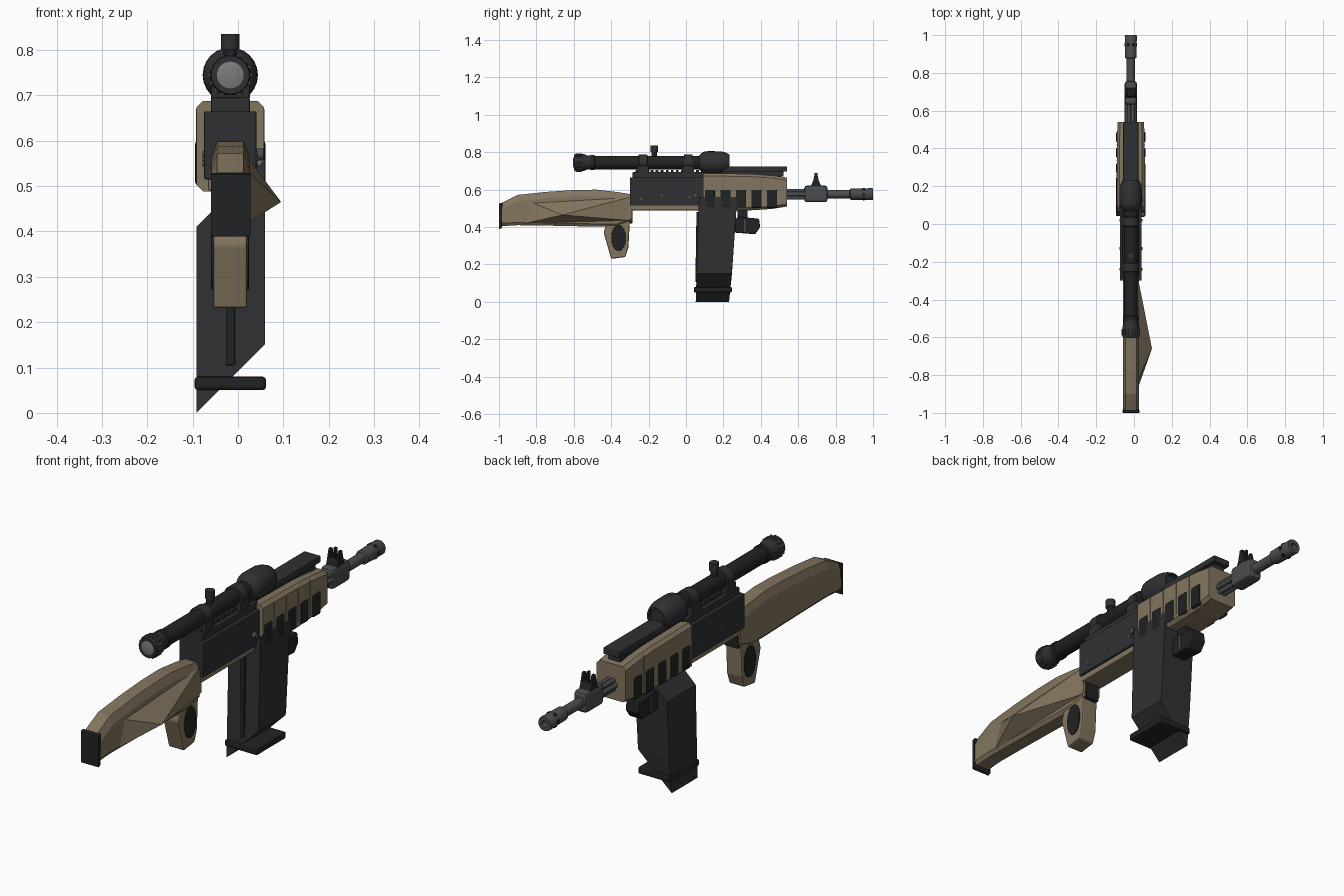
import bpy, bmesh, math
from mathutils import Matrix, Vector

if "Cube" in bpy.data.objects:
    bpy.data.objects.remove(bpy.data.objects["Cube"])

CX = -0.017  # centre line of the rifle


def material(name, rgb):
    m = bpy.data.materials.new(name)
    m.diffuse_color = (*rgb, 1)
    m.use_nodes = True
    m.node_tree.nodes["Principled BSDF"].inputs["Base Color"].default_value = m.diffuse_color
    return m


TAN = material("tan", (0.23, 0.18, 0.115))
DARK = material("dark", (0.028, 0.030, 0.032))
BLACK = material("black", (0.015, 0.016, 0.017))
METAL = material("metal", (0.07, 0.075, 0.08))
GLASS = material("glass", (0.2, 0.2, 0.21))


def finish(name, bm, mat, bevel=0, smooth=False):
    bmesh.ops.recalc_face_normals(bm, faces=bm.faces)
    me = bpy.data.meshes.new(name)
    bm.to_mesh(me)
    bm.free()
    ob = bpy.data.objects.new(name, me)
    bpy.context.collection.objects.link(ob)
    me.materials.append(mat)
    if bevel:
        b = ob.modifiers.new("bevel", 'BEVEL')
        b.width, b.segments, b.limit_method = bevel, 2, 'ANGLE'
    if smooth:
        bpy.ops.object.select_all(action='DESELECT')
        ob.select_set(True)
        bpy.context.view_layer.objects.active = ob
        bpy.ops.object.shade_smooth_by_angle(angle=math.radians(40))
    return ob


def loft(name, rings, mat, bevel=0, smooth=False):
    """Skin a list of equal-length point rings and cap both ends."""
    bm = bmesh.new()
    vs = [[bm.verts.new(p) for p in r] for r in rings]
    n = len(vs[0])
    for a, b in zip(vs, vs[1:]):
        for i in range(n):
            bm.faces.new((a[i], a[(i + 1) % n], b[(i + 1) % n], b[i]))
    bm.faces.new(vs[0])
    bm.faces.new(vs[-1])
    return finish(name, bm, mat, bevel, smooth)


def side_profile(name, yz, x0, x1, mat, bevel=0):
    return loft(name, [[(x, y, z) for y, z in yz] for x in (x0, x1)], mat, bevel)


def box(name, x, y, z, mat, bevel=0.004):
    return side_profile(name, [(y[0], z[0]), (y[1], z[0]), (y[1], z[1]), (y[0], z[1])], x[0], x[1], mat, bevel)


def lathe(name, yr, z, mat, x=CX, n=24):
    rings = [[(x + r * math.cos(t), y, z + r * math.sin(t))
              for t in (2 * math.pi * i / n for i in range(n))] for y, r in yr]
    return loft(name, rings, mat, smooth=True)


def disc(name, center, r, depth, axis, mat, n=16):
    bm = bmesh.new()
    rot = Vector((0, 0, 1)).rotation_difference(Vector(axis)).to_matrix().to_4x4()
    bmesh.ops.create_cone(bm, cap_ends=True, segments=n, radius1=r, radius2=r, depth=depth,
                          matrix=Matrix.Translation(center) @ rot)
    return finish(name, bm, mat, smooth=True)


# Shoulder stock: y, bottom, top, narrow comb on the upper edge
rings = []
for y, lo, hi in [(-0.985, .405, .53), (-.9, .41, .572), (-.75, .408, .588), (-.6, .405, .598),
                  (-.48, .402, .6), (-.37, .402, .588), (-.29, .43, .575)]:
    sh = hi - 0.035
    rings.append([(-.045, y, lo), (.015, y, lo), (.026, y, lo + .015), (.026, y, sh), (.012, y, hi),
                  (-.046, y, hi), (-.058, y, sh), (-.058, y, lo + .015)])
loft("stock", rings, TAN)

# Pointed wedge on the right of the stock
bm = bmesh.new()
a, b, c, d, e = [bm.verts.new(p) for p in [(.024, -.30, .56), (.024, -.30, .435), (.024, -.86, .42),
                                          (.095, -.66, .465), (.024, -.82, .53)]]
for f in [(a, d, b), (b, d, c), (c, d, e), (e, d, a), (a, b, c, e)]:
    bm.faces.new(f)
finish("stock_wedge", bm, TAN)
side_profile("butt_plate", [(-1, .388), (-.985, .395), (-.982, .53), (-1, .526)], -.06, .028, BLACK, .003)

# Pistol grip with dark side panels
side_profile("grip", [(-.44, .37), (-.425, .42), (-.30, .44), (-.308, .29), (-.325, .24), (-.40, .23)],
             -.055, .02, TAN, .006)
for sx, nm in ((-.055, "left"), (.02, "right")):
    oval = [(-.36 + .04 * math.cos(t), .342 + .07 * math.sin(t))
            for t in (math.pi * i / 8 for i in range(16))]
    side_profile("grip_panel_" + nm, oval, sx - .004, sx + .004, BLACK, .002)

# Receiver
box("receiver", (-.075, .041), (-.30, .10), (.515, .665), DARK)
box("receiver_top", (-.06, .026), (-.285, .10), (.66, .695), DARK)
box("receiver_underside", (-.066, .032), (-.295, .10), (.49, .52), TAN)
box("stock_hinge", (-.05, .016), (-.315, -.285), (.42, .52), BLACK)
for y, z in [(-.24, .55), (-.13, .57), (.02, .56)]:
    disc("receiver_pin", (CX, y, z), .007, .122, (1, 0, 0), METAL)
disc("bolt_handle", (.044, .05, .57), .013, .025, (1, 0, 0), METAL)

# Handguard: chamfered section tapering toward the muzzle
rings = []
for y, w, lo, hi in [(.09, .074, .488, .688), (.35, .074, .49, .684), (.46, .073, .497, .676), (.54, .07, .51, .665)]:
    k = .014
    rings.append([(CX + sx * (w - i), y, z) for sx, i, z in
                  [(-1, k, lo), (1, k, lo), (1, 0, lo + k), (1, 0, hi - k), (1, k, hi), (-1, k, hi),
                   (-1, 0, hi - k), (-1, 0, lo + k)]])
loft("handguard", rings, TAN)
for i in range(5):
    y = .128 + i * .083
    for s in (-1, 1):
        xs = sorted((CX + s * .06, CX + s * .078))
        box("vent_pad", xs, (y - .028, y + .028), (.502, .6), BLACK, .008)
    if 0 < i:
        box("handguard_rib", (CX - .0755, CX + .0755), (y - .044, y - .039), (.52, .67), TAN, 0)

# Top rail
box("front_rail", (-.057, .023), (.09, .54), (.696, .724), DARK)
box("rail_riser", (-.045, .011), (.09, .52), (.67, .70), DARK, 0)
for i in range(14):
    y = -.27 + i * .027
    box("rail_tooth", (-.045, .011), (y, y + .015), (.694, .706), DARK, 0)

# Magazine: sheared block with slanted ends, foot plate and rear rib
prof = []
for x, lo, hi in [(-.092, 0, .41), (.06, .152, .56)]:
    yf = lambda z: .235 + .07 * z
    yb = lambda z: .052 + .03 * z
    prof.append([(x, yb(lo), lo), (x, yf(lo) - .005, lo), (x, yf(.15), max(.15, lo + .01)),
                 (x, yf(hi), hi), (x, yb(hi), hi)])
loft("magazine", prof, DARK)
box("magazine_foot", (-.096, .062), (.042, .246), (.05, .08), BLACK, .008)
side_profile("magazine_rib", [(.05, .105), (.07, .105), (.08, .48), (.056, .48)], -.027, -.007, BLACK, .003)

# Small forward hand stop
side_profile("hand_stop", [(.262, .37), (.37, .362), (.397, .40), (.39, .445), (.28, .455), (.262, .44)],
             -.05, .016, BLACK, .006)
box("hand_stop_stem", (-.035, .0), (.275, .33), (.44, .50), BLACK)
box("hand_stop_clip", (-.053, .019), (.31, .318), (.375, .44), METAL, 0)

# Barrel, gas tubes, front sight and muzzle
lathe("barrel", [(.5, .022), (.9, .022)], .576, METAL)
for i in range(6):
    t = math.pi * i / 3
    lathe("barrel_rod", [(.53, .01), (.65, .01)], .576 + .022 * math.sin(t), METAL, CX + .022 * math.cos(t), 10)
box("sight_block", (CX - .032, CX + .032), (.632, .757), (.533, .622), METAL, .014)
side_profile("sight_base", [(.665, .61), (.725, .61), (.712, .645), (.678, .645)], CX - .028, CX + .028, BLACK, .003)
for s in (-1, 1):
    side_profile("sight_ear", [(.678, .64), (.712, .64), (.702, .682), (.688, .682)],
                 CX + s * .023 - .005, CX + s * .023 + .005, BLACK)
box("sight_post", (CX - .005, CX + .005), (.688, .702), (.64, .69), BLACK, 0)
lathe("muzzle_device", [(.875, .022), (.88, .030), (.995, .032), (1.0, .030), (1.0, .014), (.97, .014)], .576, METAL)
for i in range(6):
    t = math.pi * i / 3
    p = (CX + .0305 * math.cos(t), .95, .576 + .0305 * math.sin(t))
    disc("muzzle_port", p, .009, .006, (math.cos(t), 0, math.sin(t)), BLACK, 10)

# Telescopic sight
Z = .745
lathe("scope_tube", [(-.53, .034), (-.5, .036), (.1, .036)], Z, BLACK)
lathe("scope_eyepiece", [(-.6, .036), (-.6, .042), (-.585, .045), (-.545, .045), (-.53, .038), (-.51, .038)], Z, DARK)
lathe("scope_objective", [(.07, .036), (.085, .052), (.1, .059), (.12, .061), (.185, .06), (.21, .054),
                          (.232, .044), (.232, .036), (.215, .036)], Z, DARK)
lathe("rear_lens", [(-.603, .02), (-.598, .036), (-.59, .036)], Z, GLASS)
lathe("scope_ring", [(-.515, .034), (-.51, .04), (-.49, .04), (-.485, .034)], Z, BLACK)
for i in range(16):
    t = math.pi * i / 8
    disc("eyepiece_knurl", (CX + .045 * math.cos(t), -.573, Z + .045 * math.sin(t)), .0045, .035, (0, 1, 0), METAL, 6)
disc("scope_turret", (CX, -.17, .80), .015, .05, (0, 0, 1), BLACK)
disc("turret_cap", (CX, -.17, .818), .02, .034, (0, 0, 1), DARK)
for y in (-.23, .012):
    lathe("mount_ring", [(y - .024, .036), (y - .022, .043), (y + .022, .043), (y + .024, .036)], Z, DARK)
    box("mount_foot", (CX - .043, CX + .043), (y - .032, y + .032), (.69, .728), DARK)
